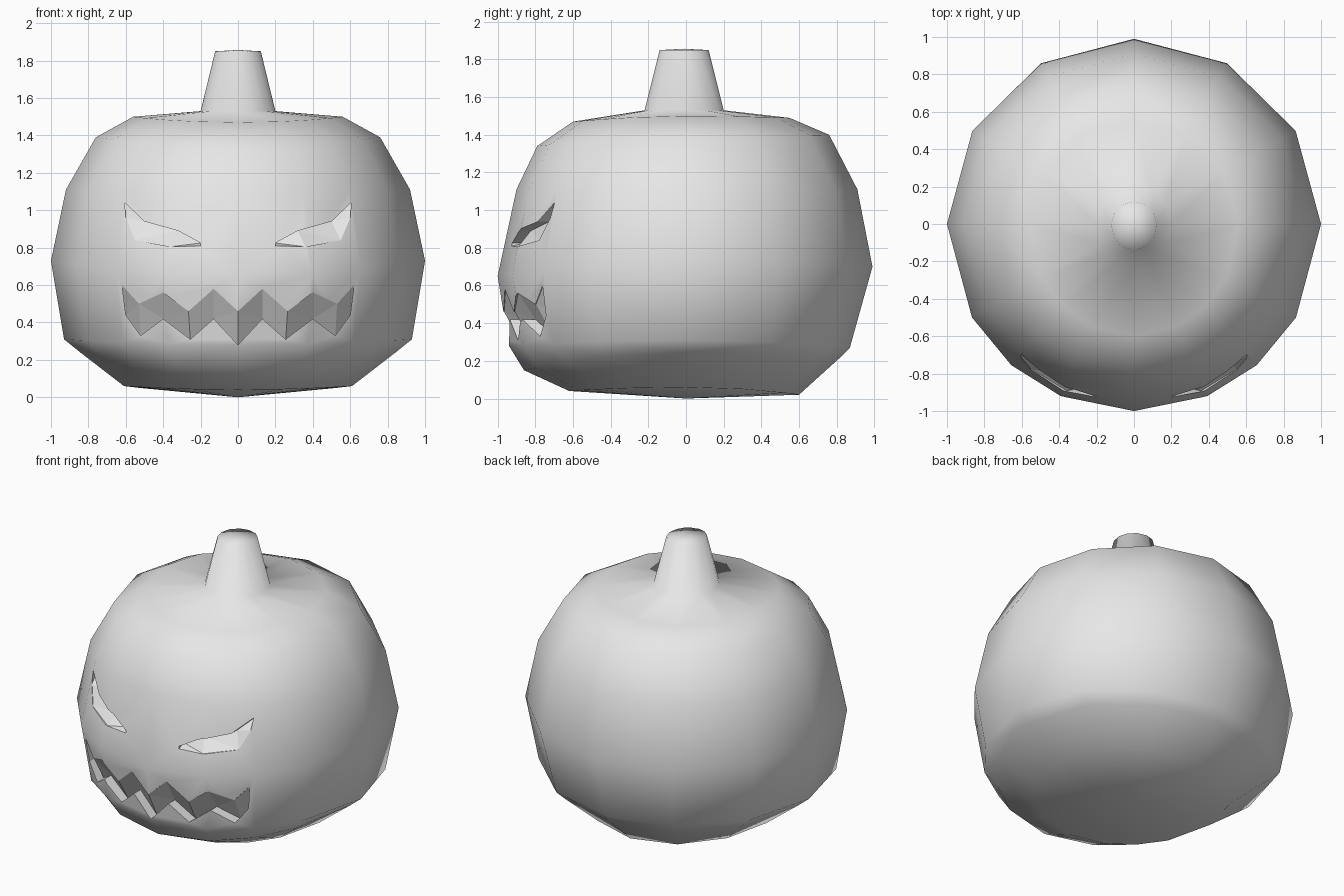
import bpy, bmesh, math
from mathutils import Vector
from mathutils.bvhtree import BVHTree

cube = bpy.data.objects.get("Cube")
if cube:
    bpy.data.objects.remove(cube, do_unlink=True)

grey = bpy.data.materials.new("plain grey")
grey.use_nodes = True
grey.diffuse_color = (0.8, 0.8, 0.8, 1)
grey.node_tree.nodes["Principled BSDF"].inputs["Base Color"].default_value = (0.8, 0.8, 0.8, 1)


def make_object(name, bm, smooth):
    bmesh.ops.recalc_face_normals(bm, faces=bm.faces)
    for f in bm.faces:
        f.smooth = smooth
    mesh = bpy.data.meshes.new(name)
    bm.to_mesh(mesh)
    bm.free()
    mesh.materials.append(grey)
    obj = bpy.data.objects.new(name, mesh)
    bpy.context.collection.objects.link(obj)
    return obj


# Body and stem: rings of (radius, height) at the front, side and back
FRONT = [(.62, .04), (.86, .15), (.94, .28), (1.0, .65), (.90, 1.11),
         (.79, 1.34), (.60, 1.47), (.22, 1.53), (.14, 1.85)]
SIDE = [(.61, .06), (.85, .245), (.93, .31), (1.0, .73), (.92, 1.11),
        (.76, 1.39), (.56, 1.50), (.20, 1.53), (.122, 1.85)]
BACK = [(.60, .02), (.81, .21), (.87, .27), (.99, .70), (.91, 1.11),
        (.76, 1.40), (.55, 1.49), (.20, 1.53), (.12, 1.85)]
half = [23, 41, 60, 90, 120, 150]
angles = [0] + half + [180] + [360 - a for a in reversed(half)]

bm = bmesh.new()
rings = []
for front, side, back in zip(FRONT, SIDE, BACK):
    ring = []
    for deg in angles:
        a = math.radians(deg)
        c = math.cos(a)
        end = front if c > 0 else back
        r, z = (s + (e - s) * c * c for s, e in zip(side, end))
        ring.append(bm.verts.new((r * math.sin(a), -r * c, z)))
    rings.append(ring)
n = len(angles)
for low, high in zip(rings, rings[1:]):
    for i in range(n):
        j = (i + 1) % n
        bm.faces.new((low[i], low[j], high[j], high[i]))
for ring, tip in ((rings[0], (0, 0, 0)), (rings[-1], (0, -.01, 1.857))):
    centre = bm.verts.new(tip)
    for i in range(n):
        bm.faces.new((ring[i], ring[(i + 1) % n], centre))
bmesh.ops.triangulate(bm, faces=bm.faces)
surface = BVHTree.FromBMesh(bm)
pumpkin = make_object("pumpkin_body_and_stem", bm, True)


# Carved features: strips of (x, top, bottom) columns with a sloping floor
def carve(name, columns, top_depth, bottom_depth):
    bm = bmesh.new()
    loops = []
    for xt, zt, xb, zb in columns:
        loop = []
        for x, z, depth in ((xt, zt, top_depth), (xb, zb, bottom_depth)):
            hit = surface.ray_cast(Vector((x, -2, z)), Vector((0, 1, 0)))[0]
            loop += [(x, -1.2, z), (x, hit.y + depth, z)]
        tf, tb, bf, bb = (bm.verts.new(p) for p in loop)
        loops.append((tf, tb, bb, bf))
    for p, q in zip(loops, loops[1:]):
        for i in range(4):
            j = (i + 1) % 4
            bm.faces.new((p[i], p[j], q[j], q[i]))
    bm.faces.new(loops[0])
    bm.faces.new(loops[-1])
    bmesh.ops.triangulate(bm, faces=bm.faces)
    cutter = make_object(name, bm, False)
    cutter.hide_render = True
    bpy.context.view_layer.objects.active = pumpkin
    mod = pumpkin.modifiers.new(name, "BOOLEAN")
    mod.operation = "DIFFERENCE"
    mod.solver = "EXACT"
    mod.object = cutter
    bpy.ops.object.modifier_apply(modifier=mod.name)
    bpy.data.objects.remove(cutter, do_unlink=True)


# Jagged mouth, deeper along its lower lip
right_half = [(.13, .58, .13, .42), (.265, .46, .255, .31), (.40, .56, .40, .42),
              (.53, .50, .52, .33), (.62, .60, .60, .44)]
left_half = [(-a, b, -c, d) for a, b, c, d in reversed(right_half)]
carve("mouth_cutter", left_half + [(0, .46, 0, .28)] + right_half, .004, .07)

# Slanted eyes, deeper along their upper lid
eye = [(.20, .825, .20, .81), (.32, .89, .36, .805), (.50, .94, .55, .84), (.605, 1.04, .60, .96)]
for side_name, s in (("left", 1), ("right", -1)):
    carve(side_name + "_eye_cutter", [(s * a, b, s * c, d) for a, b, c, d in eye], .06, .004)
